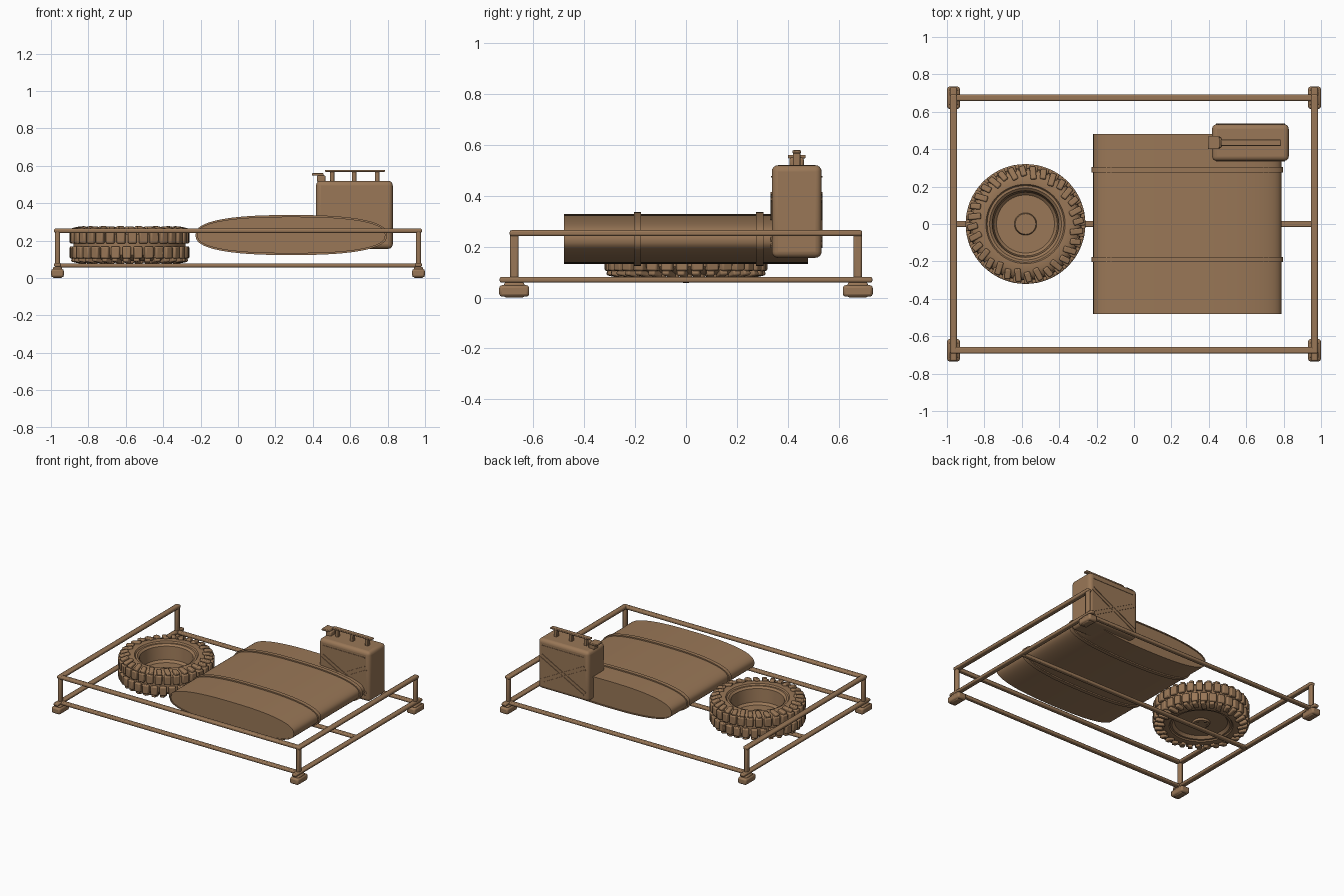
import bpy, bmesh, math
from mathutils import Matrix, Vector

if "Cube" in bpy.data.objects:
    bpy.data.objects.remove(bpy.data.objects["Cube"])

paint = bpy.data.materials.new("brown paint")
paint.diffuse_color = (0.32, 0.185, 0.095, 1)
paint.use_nodes = True
paint.node_tree.nodes["Principled BSDF"].inputs["Base Color"].default_value = paint.diffuse_color


def finish(name, bm, bevel=0.0, segments=2, angle=35):
    bmesh.ops.recalc_face_normals(bm, faces=bm.faces[:])
    mesh = bpy.data.meshes.new(name)
    bm.to_mesh(mesh)
    bm.free()
    mesh.materials.append(paint)
    ob = bpy.data.objects.new(name, mesh)
    bpy.context.collection.objects.link(ob)
    bpy.ops.object.select_all(action='DESELECT')
    ob.select_set(True)
    bpy.context.view_layer.objects.active = ob
    if bevel:
        m = ob.modifiers.new("round edges", 'BEVEL')
        m.width = bevel
        m.segments = segments
        m.limit_method = 'ANGLE'
    bpy.ops.object.shade_smooth_by_angle(angle=math.radians(angle))
    return ob


def add_box(bm, center, size, rot=Matrix()):
    mat = rot @ Matrix.Translation(center) @ Matrix.Diagonal((*size, 1))
    bmesh.ops.create_cube(bm, size=1, matrix=mat)


def box(name, center, size, bevel=0.0, segments=2):
    bm = bmesh.new()
    add_box(bm, center, size)
    return finish(name, bm, bevel, segments)


def add_cyl(bm, center, r, depth, sides=16):
    bmesh.ops.create_cone(bm, cap_ends=True, segments=sides, radius1=r, radius2=r,
                          depth=depth, matrix=Matrix.Translation(center))


# Rack: feet, posts and rails
X, Y = 0.965, 0.675
for sx, side in ((-1, "left"), (1, "right")):
    for sy, end in ((-1, "front"), (1, "back")):
        box(f"foot_{end}_{side}", (sx * X, sy * 0.675, 0.026), (0.068, 0.118, 0.045), 0.011)
        box(f"foot_socket_{end}_{side}", (sx * X, sy * Y, 0.03), (0.05, 0.08, 0.06), 0.008)
        box(f"post_{end}_{side}", (sx * X, sy * Y, 0.15), (0.026, 0.034, 0.22), 0.008)
    box(f"lower_side_rail_{side}", (sx * X, 0, 0.07), (0.036, 1.465, 0.022), 0.007)
    box(f"upper_side_rail_{side}", (sx * X, 0, 0.253), (0.038, 1.385, 0.024), 0.008)
for y, name in ((-Y, "lower_front_rail"), (Y, "lower_back_rail"), (0, "cross_bar")):
    box(name, (0, y, 0.068), (1.93, 0.034, 0.022), 0.007)
box("upper_front_rail", (0, -Y, 0.253), (1.955, 0.036, 0.024), 0.008)


# Tank with oval section, end rims and straps
def oval(cx, cz, a, b, n=2.5, count=64):
    pts = []
    for i in range(count):
        t = 2 * math.pi * i / count
        c, s = math.cos(t), math.sin(t)
        pts.append((cx + a * math.copysign(abs(c) ** (2 / n), c),
                    cz + b * math.copysign(abs(s) ** (2 / n), s)))
    return pts


def oval_solid(name, rings):
    bm = bmesh.new()
    loops = [[bm.verts.new((x, y, z)) for x, z in oval(0.285, 0.23, 0.503 - d, 0.098 - d)]
             for y, d in rings]
    for a, b in zip(loops, loops[1:]):
        for i in range(len(a)):
            j = (i + 1) % len(a)
            bm.faces.new((a[i], a[j], b[j], b[i]))
    bm.faces.new(loops[0])
    bm.faces.new(loops[-1])
    return finish(name, bm)


oval_solid("tank", [(-0.474, 0.008), (-0.48, 0.008), (-0.48, 0), (0.48, 0),
                    (0.48, 0.008), (0.474, 0.008)])
for y, name in ((-0.19, "tank_strap_front"), (0.29, "tank_strap_back")):
    oval_solid(name, [(y - 0.014, -0.009), (y + 0.014, -0.009)])

# Spare wheel carcass and rim: lathed closed profile
wheel_at = Matrix.Translation((-0.58, 0, 0))
profile = [(0, 0.145), (0.055, 0.145), (0.06, 0.13), (0.155, 0.13), (0.17, 0.145),
           (0.178, 0.24), (0.192, 0.252), (0.205, 0.252), (0.212, 0.262), (0.25, 0.264),
           (0.28, 0.252), (0.297, 0.232), (0.30, 0.178),
           (0.297, 0.122), (0.28, 0.102), (0.25, 0.09), (0.212, 0.092), (0.205, 0.10),
           (0.192, 0.10), (0.175, 0.118), (0.06, 0.118), (0.055, 0.105), (0, 0.105)]
bm = bmesh.new()
verts = [bm.verts.new((r, 0, z)) for r, z in profile]
edges = [bm.edges.new(p) for p in zip(verts, verts[1:])]
bmesh.ops.spin(bm, geom=verts + edges, cent=(0, 0, 0), axis=(0, 0, 1),
               angle=2 * math.pi, steps=64, use_merge=True)
bmesh.ops.remove_doubles(bm, verts=bm.verts[:], dist=1e-5)
bm.transform(wheel_at)
finish("wheel", bm)

# Wheel bolts
bm = bmesh.new()
for i in range(5):
    a = 2 * math.pi * i / 5 + 0.3
    add_cyl(bm, (-0.58 + 0.042 * math.cos(a), 0.042 * math.sin(a), 0.125), 0.008, 0.05, 6)
finish("wheel_bolts", bm)

# Tread lugs: two rows of blocks plus slanted shoulder lugs
bm = bmesh.new()
COUNT = 32
for i in range(COUNT):
    for s in (-1, 1):
        a = 2 * math.pi * (i + (0.25 if s > 0 else -0.25)) / COUNT
        turn = wheel_at @ Matrix.Rotation(a, 4, 'Z')
        add_box(bm, (0.3, 0, 0.177 + s * 0.04), (0.04, 0.046, 0.064), turn)
        reach = 0.07 if i % 2 else 0.055
        slant = turn @ Matrix.Translation((0.31 - reach / 2, 0, 0.177 + s * 0.08)) \
            @ Matrix.Rotation(0.25 * s, 4, 'Z') @ Matrix.Rotation(s * 0.2, 4, 'Y')
        add_box(bm, (0, 0, 0), (reach, 0.032, 0.03), slant)
finish("tread_lugs", bm, 0.007)

# Fuel can body
CX, CY = 0.6225, 0.435
box("fuel_can", (CX, CY, 0.338), (0.41, 0.196, 0.364), 0.025, 4)

# Raised cross ribs on both broad faces
for sy, end in ((-1, "front"), (1, "back")):
    bm = bmesh.new()
    for s in (-1, 1):
        tilt = Matrix.Translation((CX, CY + sy * 0.098, 0.305)) @ \
            Matrix.Rotation(s * math.radians(28), 4, 'Y')
        for off in (-0.013, 0.013):
            add_box(bm, (0, 0, off), (0.40, 0.008, 0.009), tilt)
    add_box(bm, (CX, CY + sy * 0.098, 0.475), (0.34, 0.006, 0.006))
    finish(f"can_ribs_{end}", bm)

# Carry handle on three posts
for i, x in enumerate((0.503, 0.622, 0.745)):
    box(f"handle_post_{i + 1}", (x, CY, 0.543), (0.024, 0.028, 0.056), 0.004)
box("handle_bar", (CX + 0.003, CY, 0.573), (0.32, 0.034, 0.012), 0.004)

# Spout and hinged cap
box("spout", (0.445, CY, 0.53), (0.045, 0.056, 0.04), 0.008)
box("spout_cap", (0.427, CY, 0.554), (0.062, 0.07, 0.014), 0.004)
